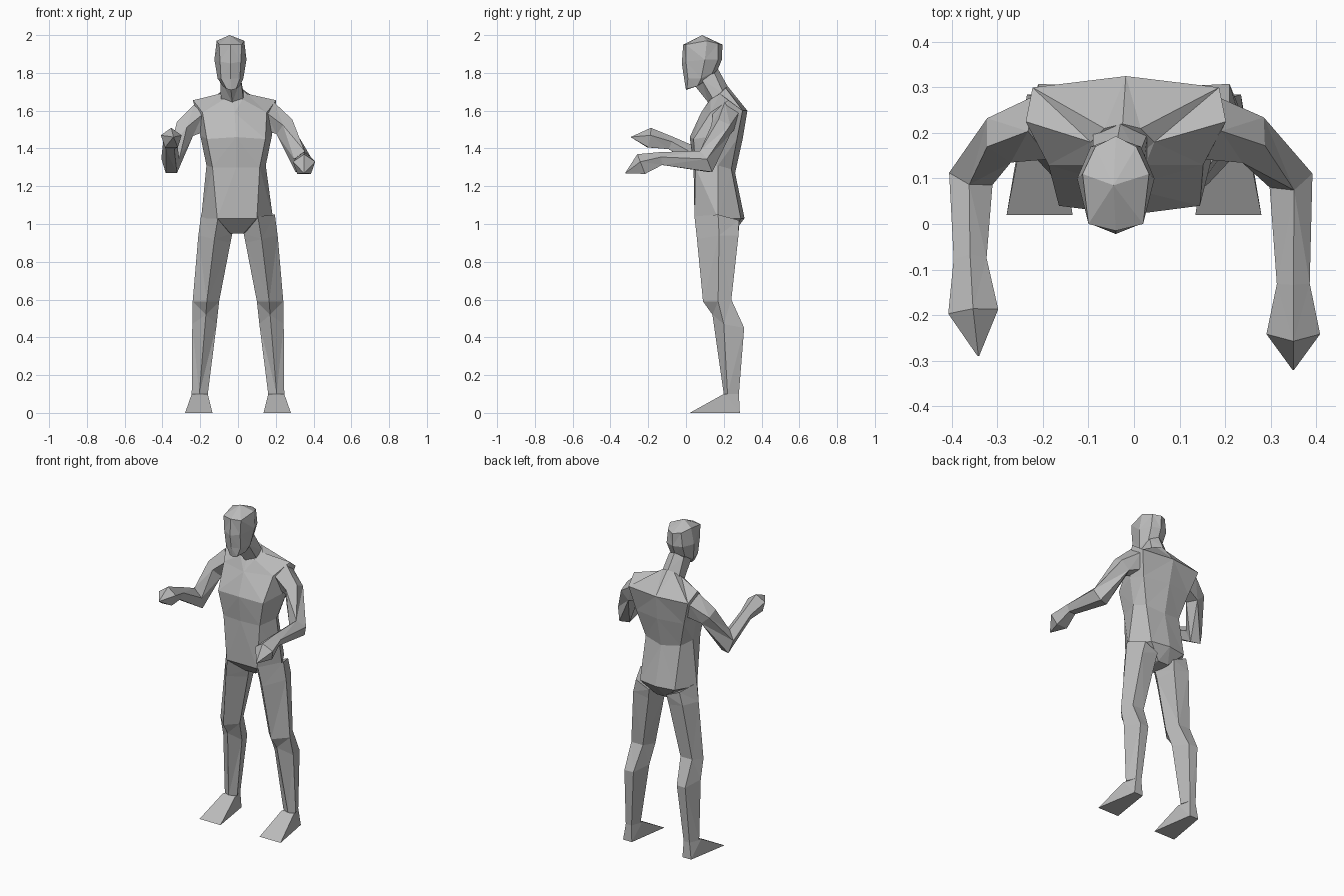
import bpy, bmesh, math
from mathutils import Vector

default_cube = bpy.data.objects.get("Cube")
if default_cube:
    bpy.data.objects.remove(default_cube, do_unlink=True)

grey = bpy.data.materials.new("plain_grey")
grey.use_nodes = True
colour = (0.5, 0.5, 0.5, 1)
grey.diffuse_color = colour
grey.node_tree.nodes["Principled BSDF"].inputs["Base Color"].default_value = colour


def loft(name, rings):
    """Join rings of equal point count into a closed, flat-shaded part."""
    mesh = bpy.data.meshes.new(name)
    bm = bmesh.new()
    loops = [[bm.verts.new(point) for point in ring] for ring in rings]
    count = len(loops[0])
    for low, high in zip(loops, loops[1:]):
        for i in range(count):
            j = (i + 1) % count
            bm.faces.new((low[i], low[j], high[j], high[i]))
    bm.faces.new(loops[0])
    bm.faces.new(loops[-1])
    bmesh.ops.remove_doubles(bm, verts=bm.verts, dist=0.0005)
    bmesh.ops.triangulate(bm, faces=[f for f in bm.faces if len(f.verts) > 3])
    bmesh.ops.recalc_face_normals(bm, faces=bm.faces)
    bm.to_mesh(mesh)
    bm.free()
    mesh.materials.append(grey)
    part = bpy.data.objects.new(name, mesh)
    bpy.context.collection.objects.link(part)
    return part


def mirrored_ring(centre, half):
    """Complete a half ring that runs from front centre to back centre."""
    right = [(centre - x, y, z) for x, y, z in half[-2:0:-1]]
    return [(centre + x, y, z) for x, y, z in half] + right


def limb(name, stations, sides=5):
    """Tube through (centre, width, height) stations, mitred at each joint."""
    centres = [Vector(station[0]) for station in stations]
    rings = []
    for i, (_, width, height) in enumerate(stations):
        before = centres[i] - centres[max(i - 1, 0)]
        after = centres[min(i + 1, len(centres) - 1)] - centres[i]
        along = (before.normalized() + after.normalized()).normalized()
        across = along.cross(Vector((0, 0, 1))).normalized()
        up = across.cross(along)
        ring = []
        for k in range(sides):
            angle = math.tau * k / sides + math.pi / 2
            ring.append(centres[i] + across * width * math.cos(angle)
                        + up * height * math.sin(angle))
        rings.append(ring)
    return loft(name, rings)


# Torso, from the crotch up to the base of the neck
loft("torso", [
    mirrored_ring(-.005, [(0, .13, .95), (.035, .13, .95), (.08, .18, .97),
                          (.035, .25, .95), (0, .25, .95)]),
    mirrored_ring(-.005, [(0, .045, 1.03), (.105, .045, 1.03), (.19, .17, 1.03),
                          (.12, .29, 1.03), (0, .31, 1.03)]),
    mirrored_ring(-.01, [(0, .04, 1.3), (.125, .05, 1.3), (.157, .17, 1.31),
                         (.12, .24, 1.29), (0, .26, 1.27)]),
    mirrored_ring(-.01, [(0, .02, 1.46), (.155, .04, 1.45), (.19, .18, 1.47),
                         (.165, .27, 1.45), (0, .3, 1.45)]),
    mirrored_ring(-.018, [(0, .08, 1.59), (.17, .13, 1.59), (.22, .225, 1.655),
                          (.205, .3, 1.6), (0, .325, 1.6)]),
    mirrored_ring(-.025, [(0, .12, 1.65), (.05, .13, 1.66), (.07, .18, 1.69),
                          (.04, .21, 1.72), (0, .22, 1.73)]),
])

# Neck, leaning forward under the jaw
loft("neck", [
    mirrored_ring(-.03, [(0, .12, 1.64), (.06, .15, 1.65), (.06, .2, 1.69),
                         (0, .22, 1.73)]),
    mirrored_ring(-.04, [(0, .04, 1.74), (.055, .08, 1.77), (.05, .15, 1.8),
                         (0, .17, 1.82)]),
])

# Head, from the chin to the crown
loft("head", [
    mirrored_ring(-.035, [(0, 0, 1.71), (.025, .005, 1.715), (.045, .06, 1.73),
                          (.04, .12, 1.77), (0, .15, 1.79)]),
    mirrored_ring(-.04, [(0, -.01, 1.77), (.05, .01, 1.77), (.068, .08, 1.77),
                         (.05, .14, 1.8), (0, .165, 1.81)]),
    mirrored_ring(-.04, [(0, -.022, 1.85), (.055, 0, 1.86), (.085, .1, 1.87),
                         (.055, .17, 1.87), (0, .19, 1.87)]),
    mirrored_ring(-.04, [(0, -.015, 1.95), (.06, 0, 1.95), (.073, .11, 1.97),
                         (.045, .17, 1.955), (0, .193, 1.95)]),
    mirrored_ring(-.045, [(0, .085, 2)] * 5),
])

# Arms, bent at the elbow and ending in pointed hands
limb("left_arm", [
    ((.15, .215, 1.57), .075, .085), ((.25, .19, 1.51), .058, .06),
    ((.342, .105, 1.325), .052, .07), ((.35, -.13, 1.343), .038, .038),
    ((.35, -.235, 1.312), .062, .062), ((.35, -.32, 1.27), .002, .002)])
limb("right_arm", [
    ((-.19, .215, 1.56), .075, .085), ((-.285, .19, 1.5), .058, .06),
    ((-.357, .105, 1.325), .052, .072), ((-.36, -.08, 1.425), .038, .038),
    ((-.353, -.195, 1.452), .058, .058), ((-.342, -.29, 1.46), .002, .002)])

# Legs and wedge feet, alike on both sides
leg = [
    [(.105, .045, 1.04), (.195, .17, 1.05), (.15, .28, 1.02),
     (.06, .28, .98), (.03, .15, .95)],
    [(.125, .058, .92), (.21, .175, .94), (.17, .278, .94),
     (.07, .27, .92), (.04, .155, .9)],
    [(.165, .09, .59), (.24, .17, .59), (.21, .24, .6),
     (.13, .24, .6), (.1, .16, .59)],
    [(.17, .14, .52), (.242, .2, .47), (.21, .308, .45),
     (.15, .305, .45), (.113, .2, .47)],
    [(.205, .2, .1), (.245, .22, .1), (.22, .28, .1),
     (.18, .28, .1), (.16, .22, .1)],
]
foot = [
    [(.135, .02, 0), (.28, .02, 0), (.235, .285, 0), (.175, .285, 0)],
    [(.16, .2, .1), (.245, .2, .1), (.22, .28, .1), (.18, .28, .1)],
]
for side, sign in (("left", 1), ("right", -1)):
    for name, rings in (("leg", leg), ("foot", foot)):
        loft(f"{side}_{name}",
             [[(sign * x, y, z) for x, y, z in ring] for ring in rings])
